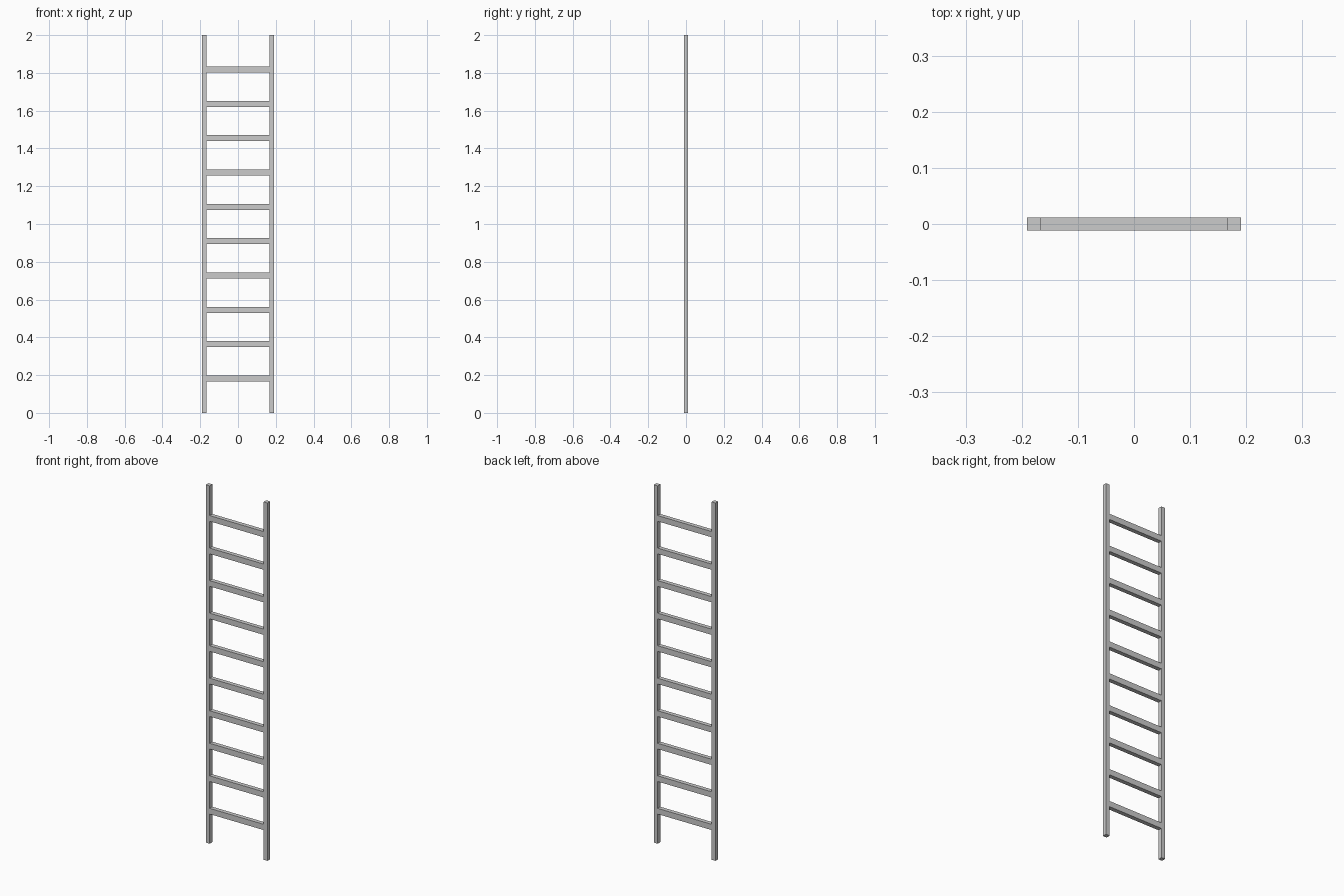
import bpy

if "Cube" in bpy.data.objects:
    bpy.data.objects.remove(bpy.data.objects["Cube"])

HEIGHT = 2.0
RAIL_W = 0.0238
DEPTH = 0.0238
HALF_W = 0.1905
RUNG_H = 0.032
RUNGS = 10


def box(name, size, location):
    bpy.ops.mesh.primitive_cube_add(size=1, location=location)
    obj = bpy.context.object
    obj.name = name
    obj.scale = size
    bpy.ops.object.transform_apply(location=False, rotation=False, scale=True)
    return obj


# Upright side rails
for side, name in ((-1, "left_rail"), (1, "right_rail")):
    box(name, (RAIL_W, DEPTH, HEIGHT), (side * (HALF_W - RAIL_W / 2), 0, HEIGHT / 2))

# Evenly spaced rungs fitted between the rails
inner = 2 * (HALF_W - RAIL_W)
for i in range(1, RUNGS + 1):
    box(f"rung_{i}", (inner, DEPTH, RUNG_H), (0, 0, HEIGHT * i / (RUNGS + 1)))
